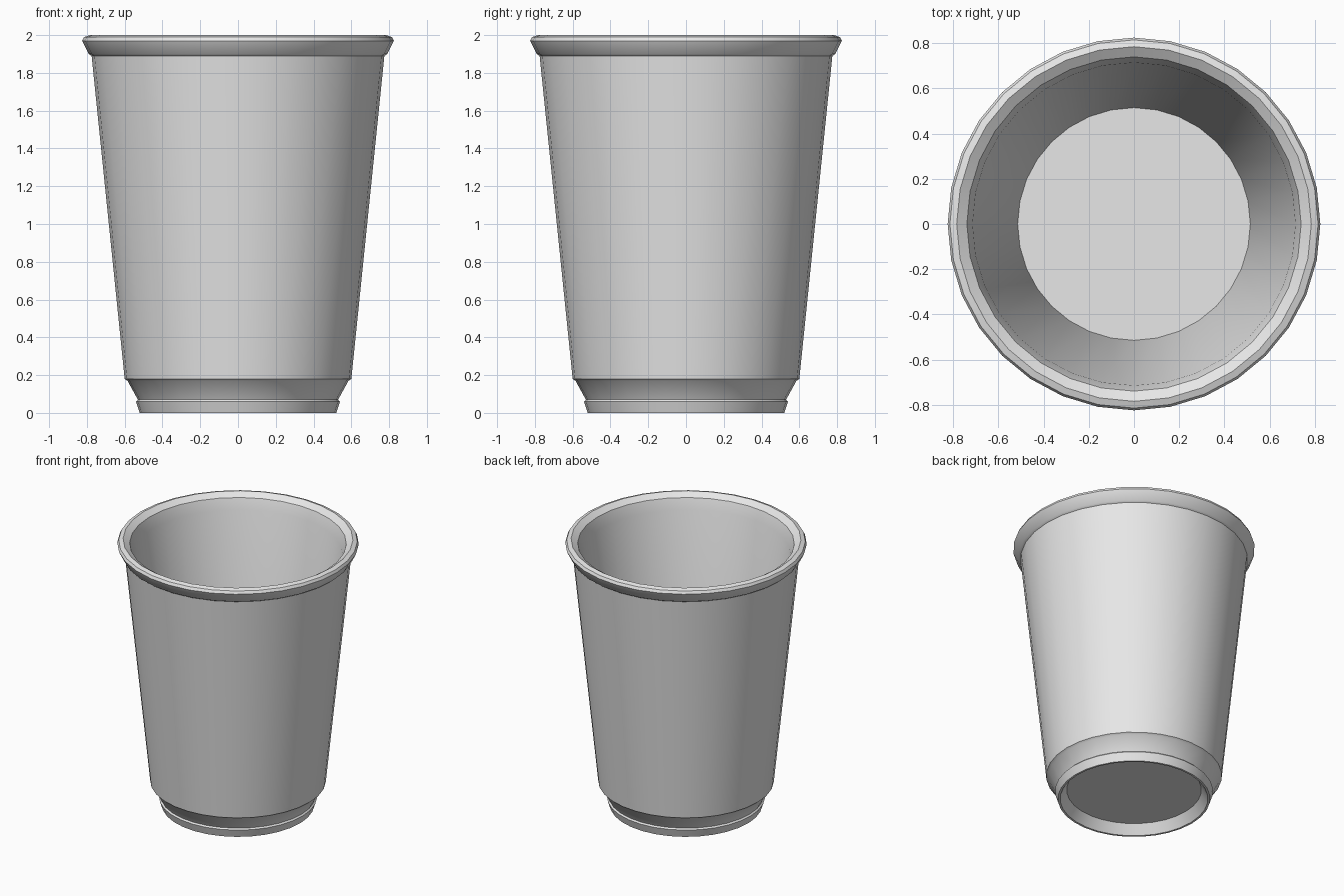
import bpy, bmesh, math

if "Cube" in bpy.data.objects:
    bpy.data.objects.remove(bpy.data.objects["Cube"])

SIDES = 32

# Light grey plastic
grey = bpy.data.materials.new("light_grey")
grey.diffuse_color = (0.8, 0.8, 0.8, 1.0)
grey.use_nodes = True
grey.node_tree.nodes["Principled BSDF"].inputs["Base Color"].default_value = grey.diffuse_color

# Closed cup cross-section (radius, height): underside, foot, wall, rolled rim, inside, floor
profile = [
    (0.46, 0.07),                                            # recessed underside
    (0.505, 0.0), (0.52, 0.0), (0.54, 0.06),                 # foot ring
    (0.53, 0.07), (0.585, 0.17),                             # stacking step
    (0.60, 0.18), (0.775, 1.89),                             # tapered wall
    (0.79, 1.90), (0.825, 1.97), (0.815, 1.99), (0.785, 2.0),  # rim
    (0.74, 1.97), (0.715, 1.89),
    (0.515, 0.12),                                           # inner wall down to the floor
]

bm = bmesh.new()
rings = []
for r, z in profile:
    rings.append([bm.verts.new((r * math.cos(2 * math.pi * i / SIDES),
                                r * math.sin(2 * math.pi * i / SIDES), z))
                  for i in range(SIDES)])
for a, b in zip(rings, rings[1:]):
    for i in range(SIDES):
        j = (i + 1) % SIDES
        bm.faces.new((a[i], a[j], b[j], b[i]))

# Underside panel and inner floor
bm.faces.new(list(reversed(rings[0])))
bm.faces.new(rings[-1])
bmesh.ops.recalc_face_normals(bm, faces=bm.faces)

mesh = bpy.data.meshes.new("cup")
bm.to_mesh(mesh)
bm.free()
mesh.materials.append(grey)
cup = bpy.data.objects.new("cup", mesh)
bpy.context.collection.objects.link(cup)

# Smooth round walls, crisp steps
bpy.context.view_layer.objects.active = cup
cup.select_set(True)
bpy.ops.object.shade_smooth_by_angle(angle=math.radians(30))
